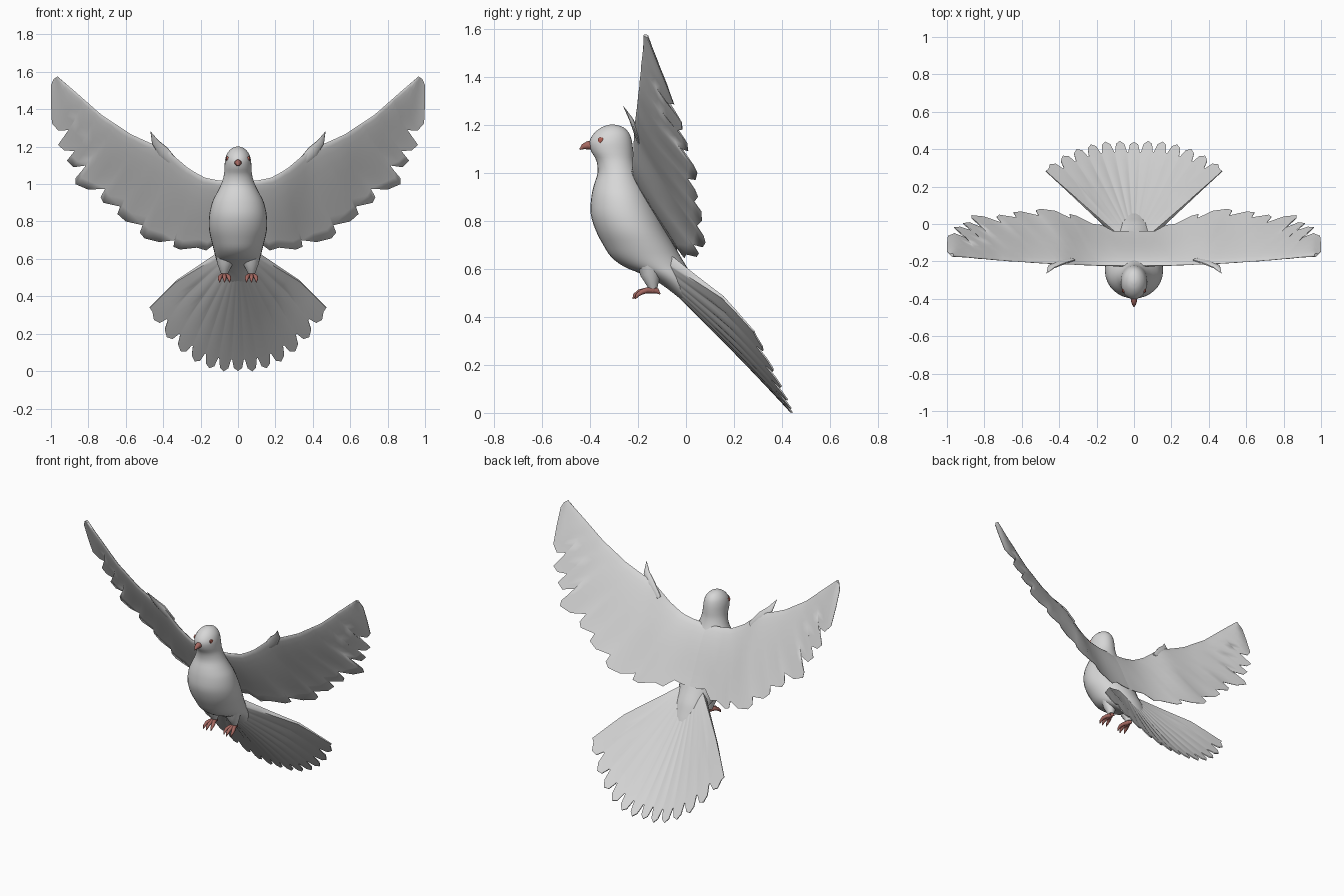
import bpy, bmesh, math
from mathutils import Vector

if "Cube" in bpy.data.objects:
    bpy.data.objects.remove(bpy.data.objects["Cube"])


def material(name, rgb):
    m = bpy.data.materials.new(name)
    m.diffuse_color = (*rgb, 1)
    m.use_nodes = True
    m.node_tree.nodes["Principled BSDF"].inputs["Base Color"].default_value = m.diffuse_color
    return m


WHITE = material("pale_feather", (0.68, 0.68, 0.68))
RED = material("dusky_red", (0.38, 0.14, 0.12))
EYE = material("eye_red", (0.45, 0.12, 0.09))


def loft(name, rings, mat, mirror=False, sharp=60):
    """Skin a list of closed rings with capped ends."""
    bm = bmesh.new()
    rows = [[bm.verts.new(p) for p in r] for r in rings]
    n = len(rows[0])
    for a, b in zip(rows, rows[1:]):
        for i in range(n):
            j = (i + 1) % n
            bm.faces.new((a[i], a[j], b[j], b[i]))
    bm.faces.new(rows[0])
    bm.faces.new(rows[-1])
    bmesh.ops.recalc_face_normals(bm, faces=bm.faces)
    me = bpy.data.meshes.new(name)
    bm.to_mesh(me)
    bm.free()
    me.materials.append(mat)
    for p in me.polygons:
        p.use_smooth = True
    me.set_sharp_from_angle(angle=math.radians(sharp))
    ob = bpy.data.objects.new(name, me)
    bpy.context.collection.objects.link(ob)
    if mirror:
        ob.modifiers.new("mirror", 'MIRROR').use_mirror_merge = False
    return ob


def tube(name, pts, radii, mat, mirror=False, n=10, flat=1.0):
    """Round tapering tube along a path; flat squashes its thickness."""
    pts = [Vector(p) for p in pts]
    rings = []
    for i, p in enumerate(pts):
        d = (pts[min(i + 1, len(pts) - 1)] - pts[max(i - 1, 0)]).normalized()
        s = d.cross(Vector((1, 0, 0))).normalized()
        t = d.cross(s)
        rings.append([p + radii[i] * (math.cos(k * math.tau / n) * s * flat
                      + math.sin(k * math.tau / n) * t) for k in range(n)])
    return loft(name, rings, mat, mirror)


def catmull(rows, steps):
    out = []
    for i in range(len(rows) - 1):
        p = [rows[min(max(i + k, 0), len(rows) - 1)] for k in (-1, 0, 1, 2)]
        for s in range(steps):
            t = s / steps
            out.append([0.5 * (2 * b + (c - a) * t + (2 * a - 5 * b + 4 * c - d) * t * t
                        + (3 * b - a - 3 * c + d) * t ** 3) for a, b, c, d in zip(*p)])
    return out + [list(rows[-1])]


def lerp_table(x, table):
    for (x0, z0), (x1, z1) in zip(table, table[1:]):
        if x <= x1:
            return z0 + (z1 - z0) * max(0, (x - x0) / (x1 - x0))
    return table[-1][1]


# Body and head: level slices (z, front y, back y, half width)
slices = [
    (1.200, -.318, -.296, .010), (1.190, -.350, -.262, .034), (1.165, -.382, -.237, .057),
    (1.130, -.402, -.225, .069), (1.090, -.395, -.220, .072), (1.050, -.373, -.216, .075),
    (1.00, -.368, -.200, .090), (.95, -.383, -.175, .115), (.90, -.394, -.148, .139),
    (.83, -.397, -.115, .154), (.76, -.376, -.083, .155), (.70, -.345, -.050, .143),
    (.65, -.312, -.022, .130), (.61, -.260, .002, .120), (.58, -.190, .018, .112),
    (.54, -.110, .035, .097), (.48, -.030, .060, .070), (.42, .045, .075, .030)]
rings = []
for z, f, b, w in catmull(slices, 3):
    rings.append([(w * math.sin(k * math.tau / 32),
                   (f + b) / 2 - (b - f) / 2 * math.cos(k * math.tau / 32), z) for k in range(32)])
loft("body", rings, WHITE)

# Wings: leading edge and feathered trailing edge in the front view (x, z)
lead = [(0, 1.01), (.11, 1.02), (.18, 1.035), (.26, 1.08), (.39, 1.19), (.46, 1.215),
        (.57, 1.265), (.73, 1.37), (.86, 1.485), (.965, 1.575)]
trail = [(0, .68), (.05, .68), (.11, .69), (.17, .645), (.22, .66), (.31, .65), (.345, .665),
         (.34, .70), (.42, .69), (.50, .71), (.525, .74), (.51, .78), (.60, .80), (.645, .84),
         (.63, .88), (.72, .90), (.735, .93), (.71, .975), (.80, .97), (.87, 1.0), (.87, 1.03),
         (.81, 1.10), (.88, 1.09), (.915, 1.125), (.855, 1.175), (.93, 1.18), (.962, 1.21),
         (.89, 1.29), (.96, 1.285), (.995, 1.325), (1.0, 1.43), (1.0, 1.53), (.985, 1.562)]
lengths = [0]
for a, b in zip(lead, lead[1:]):
    lengths.append(lengths[-1] + math.dist(a, b))
across = [0, .02, .07, .16, .3, .45, .6, .75, .88, 1]


def wing_y(x, z):
    depth = lerp_table(x, lead) - z
    slope = .55 - .15 * max(0, (x - .65) / .35)
    return -.222 + .057 * x * x + slope * max(depth, 0)


rings = []
for i, (tx, tz) in enumerate(trail):
    t = i / (len(trail) - 1)
    s = t * lengths[-1]
    lx = lerp_table(s, [(l, p[0]) for l, p in zip(lengths, lead)])
    lz = lerp_table(s, [(l, p[1]) for l, p in zip(lengths, lead)])
    ring = []
    for side, us in ((1, across), (-1, across[::-1])):
        for u in us:
            x, z = lx + (tx - lx) * u, lz + (tz - lz) * u
            h = (.002 + .075 * math.sqrt(u) * (1 - u) ** 1.5 * (1 - .55 * t)) * .75
            ring.append((x, wing_y(x, z) + side * h, z))
    rings.append(ring)
loft("wings", rings, WHITE, mirror=True)

# Small thumb feather on each leading edge
tube("thumb_feathers", [(.33, -.190, 1.105), (.40, -.207, 1.175), (.443, -.230, 1.225), (.467, -.263, 1.28)],
     [.02, .032, .02, .001], WHITE, mirror=True, flat=.4)

# Tail: polar fan with notched feather tips, lifted at the sides
A, FEATHERS = math.radians(47.5), 13
tip_shape = [(0.04, -.055), (.2, -.012), (.5, 0.004), (.8, -.012), (.96, -.055)]
along = [0, .1, .22, .36, .5, .65, .8, .92, 1]
rings = []
for f in range(FEATHERS):
    for part, drop in tip_shape:
        k = (f + part) / FEATHERS * 2 - 1
        if (f == 0 and part < .1) or (f == FEATHERS - 1 and part > .9):
            k, drop = math.copysign(1, k), -.01
        a = k * A
        outer = .583 + .067 * abs(k) + drop
        ring = []
        for side, us in ((1, along), (-1, along[::-1])):
            for u in us:
                r = .09 + (outer - .09) * u
                x, y = r * math.sin(a), -.15 + r * math.cos(a)
                z = .488 - 1.11 * y + k * k * (.06 + .105 * min(1, u * 1.5))
                top = (.055 if side > 0 else .03) * (1 - u) ** 1.7 * (1 - .6 * abs(k) ** 3)
                h = .003 + top
                ring.append((x, y + side * h * .74, z + side * h * .67))
        rings.append(ring)
loft("tail", rings, WHITE)

# Beak
tube("beak", [(0, -.385, 1.114), (0, -.410, 1.114), (0, -.429, 1.108), (0, -.443, 1.097)],
     [.020, .017, .011, .002], RED)

# Eyes: shallow discs on the sides of the head
rings = []
for x, r in ((.050, .012), (.0605, .012), (.063, .007)):
    rings.append([(x, -.355 + r * math.cos(k * math.tau / 12), 1.136 + r * math.sin(k * math.tau / 12))
                  for k in range(12)])
loft("eyes", rings, EYE, mirror=True)

# Feathered thighs
tube("thighs", [(.068, -.15, .63), (.07, -.148, .575), (.072, -.14, .54), (.072, -.137, .518)],
     [.055, .042, .027, .018], WHITE, mirror=True, n=14)

# Feet: three front toes with claws and one hind toe
tube("shanks", [(.072, -.138, .54), (.072, -.145, .505)], [.016, .017], RED, mirror=True)
for i, (dx, reach) in enumerate(((-.024, .01), (0, 0), (.024, .01))):
    x = .072
    tube(f"front_toe_{i + 1}", [(x, -.135, .51), (x + dx * .6, -.165, .51), (x + dx, -.195 + reach, .503),
                                (x + dx * 1.1, -.213 + reach, .49), (x + dx * 1.1, -.222 + reach, .474)],
         [.014, .012, .011, .008, .002], RED, mirror=True)
tube("hind_toe", [(.072, -.145, .51), (.072, -.12, .508), (.072, -.108, .495)],
     [.014, .011, .003], RED, mirror=True)
